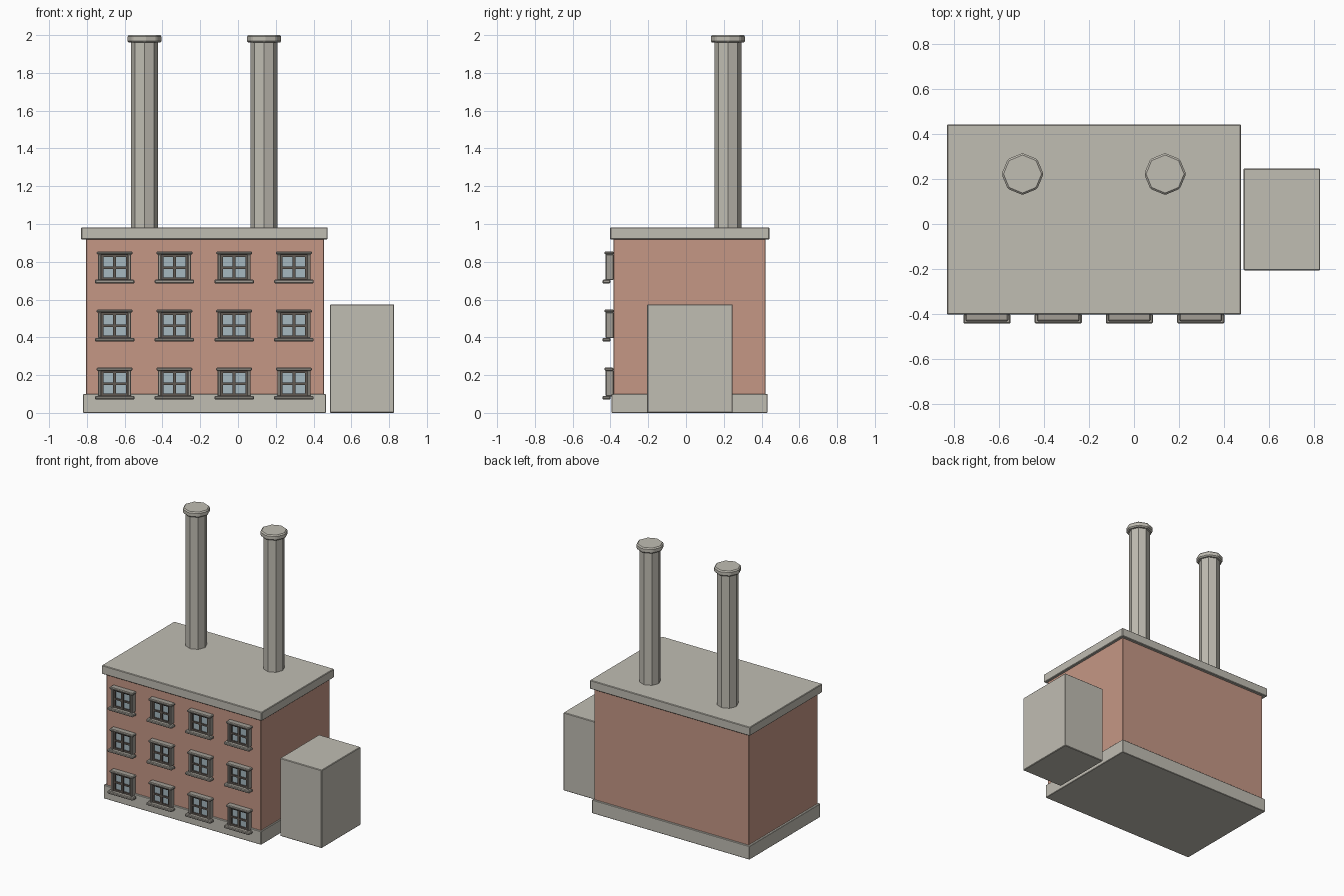
import bpy
import math

cube = bpy.data.objects.get("Cube")
if cube:
    bpy.data.objects.remove(cube, do_unlink=True)


def material(name, rgb):
    m = bpy.data.materials.new(name)
    m.use_nodes = True
    m.diffuse_color = (*rgb, 1)
    m.node_tree.nodes["Principled BSDF"].inputs["Base Color"].default_value = (*rgb, 1)
    return m


STONE = material("pale stone", (0.53, 0.51, 0.45))
BRICK = material("red brick", (0.56, 0.31, 0.235))
TRIM = material("window trim grey", (0.36, 0.34, 0.30))
SASH = material("dark sash", (0.12, 0.10, 0.085))
GLASS = material("blue grey glass", (0.38, 0.48, 0.53))


def finish(obj, name, mat, bevel):
    obj.name = name
    obj.data.materials.append(mat)
    if bevel:
        mod = obj.modifiers.new("edge bevel", "BEVEL")
        mod.width = bevel
        mod.segments = 1
    return obj


def box(name, x, y, z, mat, bevel=0.0):
    """Box from (min, max) pairs along each axis."""
    spans = (x, y, z)
    bpy.ops.mesh.primitive_cube_add(size=1, location=[(a + b) / 2 for a, b in spans])
    obj = bpy.context.object
    obj.scale = [b - a for a, b in spans]
    bpy.ops.object.transform_apply(location=False, rotation=False, scale=True)
    return finish(obj, name, mat, bevel)


def octagon(name, x, y, z, radius, mat, bevel=0.0):
    bpy.ops.mesh.primitive_cylinder_add(vertices=8, radius=radius, depth=z[1] - z[0],
                                        location=(x, y, (z[0] + z[1]) / 2))
    return finish(bpy.context.object, name, mat, bevel)


# Main building and side block
box("base_plinth", (-0.82, 0.465), (-0.395, 0.432), (0, 0.10), STONE, 0.003)
box("brick_walls", (-0.805, 0.455), (-0.383, 0.42), (0.02, 0.95), BRICK, 0.003)
box("roof_slab", (-0.83, 0.475), (-0.402, 0.442), (0.918, 0.982), STONE, 0.004)
box("side_block", (0.487, 0.827), (-0.206, 0.247), (0, 0.575), STONE, 0.004)

# Chimneys
for side, x in (("right", -0.495), ("left", 0.138)):
    octagon(side + "_chimney_shaft", x, 0.222, (0.95, 1.97), 0.072, STONE)
    octagon(side + "_chimney_cap", x, 0.222, (1.96, 2.0), 0.093, STONE, 0.008)


# Windows: parts placed around a centre x and a sill bottom z
def window(label, x, z):
    def part(name, half, y, low, high, mat, bevel=0.0, shift=0.0):
        box(f"{label}_{name}", (x + shift - half, x + shift + half), y,
            (z + low, z + high), mat, bevel)

    part("sill", 0.105, (-0.442, -0.40), 0, 0.02, TRIM, 0.005)
    part("lintel", 0.095, (-0.432, -0.384), 0.153, 0.17, TRIM, 0.005)
    part("glass", 0.07, (-0.405, -0.384), 0.02, 0.153, GLASS)
    for side, s in (("right", -1), ("left", 1)):
        part(side + "_jamb", 0.008, (-0.425, -0.384), 0.018, 0.155, TRIM, 0.003, s * 0.079)
        part(side + "_stile", 0.006, (-0.416, -0.39), 0.02, 0.153, SASH, 0, s * 0.065)
    part("mullion", 0.008, (-0.416, -0.39), 0.02, 0.153, SASH)
    for rail, low in (("bottom", 0.02), ("middle", 0.078), ("top", 0.141)):
        part(rail + "_rail", 0.06, (-0.414, -0.39), low, low + 0.012, SASH)


for row in range(3):
    for col in range(4):
        window(f"window_{row + 1}_{col + 1}", -0.653 + 0.3163 * col, 0.07 + 0.3075 * row)
